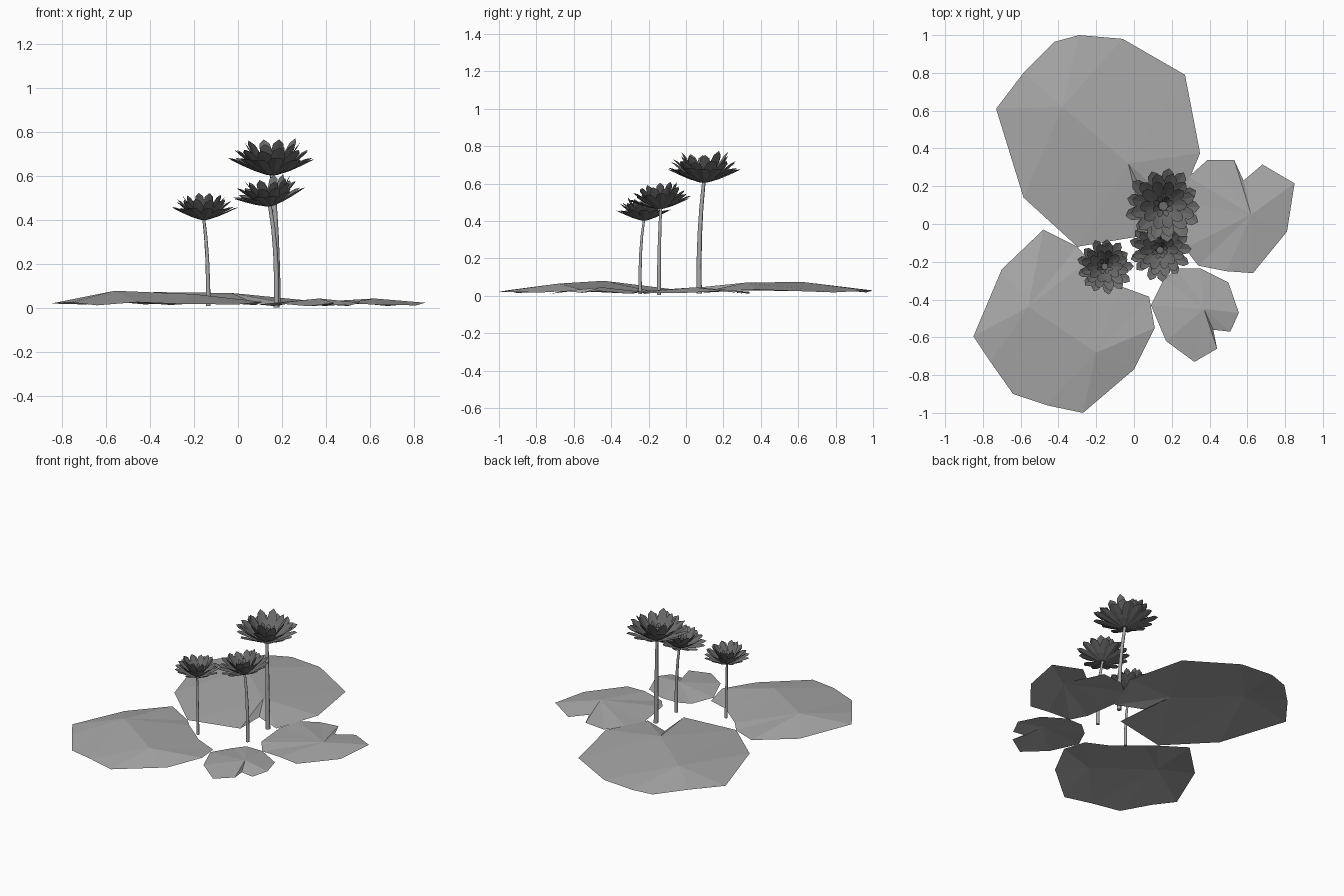
import bpy, bmesh, math, random
from mathutils import Vector, Matrix

random.seed(4)
if "Cube" in bpy.data.objects:
    bpy.data.objects.remove(bpy.data.objects["Cube"])


def material(name, value):
    mat = bpy.data.materials.new(name)
    mat.use_nodes = True
    color = (value, value, value, 1)
    mat.diffuse_color = color
    mat.node_tree.nodes["Principled BSDF"].inputs["Base Color"].default_value = color
    return mat


LEAF = material("leaf_grey", 0.39)
PETAL = material("petal_dark_grey", 0.15)


def finish(name, bm, mat):
    mesh = bpy.data.meshes.new(name)
    bm.to_mesh(mesh)
    bm.free()
    mesh.materials.append(mat)
    obj = bpy.data.objects.new(name, mesh)
    bpy.context.collection.objects.link(obj)
    return obj


# Floating pads: a notched rim rising to one or two low crests
def pad(name, outline, crests, rim_z):
    bm = bmesh.new()
    rim = [bm.verts.new((x, y, rim_z + 0.008 * math.sin(2.4 * i)))
           for i, (x, y) in enumerate(outline)]
    tops = [bm.verts.new(c) for c in crests]

    def nearest(v):
        return min(tops, key=lambda t: (t.co.xy - v.co.xy).length)

    for a, b in zip(rim, rim[1:] + rim[:1]):
        ta, tb = nearest(a), nearest(b)
        bm.faces.new((a, b, ta))
        if ta != tb:
            bm.faces.new((ta, b, tb))
    bmesh.ops.recalc_face_normals(bm, faces=bm.faces[:])
    if sum(f.normal.z for f in bm.faces) < 0:
        bmesh.ops.reverse_faces(bm, faces=bm.faces[:])
    return finish(name, bm, LEAF)


pad("large_back_pad",
    [(-.73, .61), (-.585, .14), (-.30, -.12), (.06, -.06), (.05, .16), (.23, .09),
     (.35, .375), (.27, .79), (-.06, .98), (-.29, 1), (-.42, .965), (-.585, .80)],
    [(-.38, .62, .074), (-.03, .32, .07)], .025)
pad("front_right_pad",
    [(-.85, -.595), (-.76, -.73), (-.64, -.90), (-.46, -.96), (-.27, -1), (0, -.77),
     (.11, -.55), (.08, -.385), (-.07, -.33), (-.24, -.19), (-.30, -.12),
     (-.48, -.03), (-.70, -.24)],
    [(-.56, -.44, .08), (-.2, -.68, .065)], .022)
pad("left_pad",
    [(.24, .12), (.27, -.13), (.34, -.22), (.49, -.25), (.63, -.26), (.81, -.04),
     (.85, .215), (.68, .315), (.58, .23), (.53, .34), (.39, .34), (.29, .25)],
    [(.62, .05, .045)], .018)
pad("small_front_pad",
    [(.09, -.43), (.17, -.62), (.32, -.73), (.44, -.66), (.42, -.56), (.51, -.57),
     (.555, -.47), (.50, -.31), (.35, -.235), (.23, -.235), (.16, -.29)],
    [(.37, -.45, .045)], .018)

# Petal outline: fraction along the petal, fraction of the half width
PROFILE = [(0, .35), (.35, .7), (.65, 1), (.87, .8)]
# Rings of petals: count, start radius, tip radius, tip height, half width
RINGS = [(13, .02, .205, .075, .036), (12, .02, .175, .12, .034),
         (10, .018, .13, .157, .03), (8, .012, .06, .10, .015),
         (6, .006, .03, .09, .010)]


def petal(bm, angle, start, tip, height, half):
    turn = Matrix.Rotation(angle, 3, 'Z')

    def vert(t, side):
        # cupped across, curving upward along the length
        z = height * t ** 1.25 + abs(side) * .25
        return bm.verts.new(turn @ Vector((start + (tip - start) * t, side, z)))

    rows = [[vert(t, s * w * half) for s in (-1, 0, 1)] for t, w in PROFILE]
    for low, high in zip(rows, rows[1:]):
        for i in range(2):
            bm.faces.new((low[i], high[i], high[i + 1], low[i + 1]))
    end = vert(1, 0)
    for i in range(2):
        bm.faces.new((rows[-1][i], end, rows[-1][i + 1]))


def flower(name, base, scale, tilt):
    bm = bmesh.new()
    for ring, (count, start, tip, height, half) in enumerate(RINGS):
        for i in range(count):
            angle = math.tau * (i + ring * .5) / count + random.uniform(-.06, .06)
            size = random.uniform(.93, 1.04)
            petal(bm, angle, start, tip * size, height * random.uniform(.9, 1.08), half)
    # seed head and the cup beneath the petals
    bmesh.ops.create_cone(bm, cap_ends=True, segments=8, radius1=.015, radius2=.025,
                          depth=.07, matrix=Matrix.Translation((0, 0, .035)))
    bmesh.ops.reverse_faces(bm, faces=[f for f in bm.faces if f.normal.z < -2])
    obj = finish(name, bm, PETAL)
    obj.location = base
    obj.scale = (scale,) * 3
    obj.rotation_euler = tilt
    return obj


# Stems: slim tapered tubes along a gentle bend
def stem(name, foot, middle, head, radius):
    curve = bpy.data.curves.new(name, 'CURVE')
    curve.dimensions = '3D'
    curve.bevel_depth = radius
    curve.bevel_resolution = 1
    curve.use_fill_caps = True
    spline = curve.splines.new('POLY')
    spline.points.add(4)
    a, m, b = Vector(foot), Vector(middle), Vector(head)
    for i, p in enumerate(spline.points):
        t = i / 4
        p.co = (*(a * (1 - t) ** 2 + m * 2 * t * (1 - t) + b * t * t), 1)
        p.radius = 1.15 - .4 * t
    curve.materials.append(LEAF)
    obj = bpy.data.objects.new(name, curve)
    bpy.context.collection.objects.link(obj)


PLANTS = [
    ("tall", (.18, .07, .012), (.18, .065, .35), (.155, .095, .605), .013, 1, (0, 0, 0)),
    ("middle", (.175, -.145, .005), (.18, -.145, .28), (.145, -.135, .465), .011, .8,
     (.06, -.12, 0)),
    ("short", (-.135, -.245, .01), (-.135, -.25, .25), (-.155, -.225, .402), .009, .73,
     (0, 0, 0)),
]
for label, foot, middle, head, radius, scale, tilt in PLANTS:
    stem(label + "_stem", foot, middle, head, radius)
    flower(label + "_flower", head, scale, tilt)
